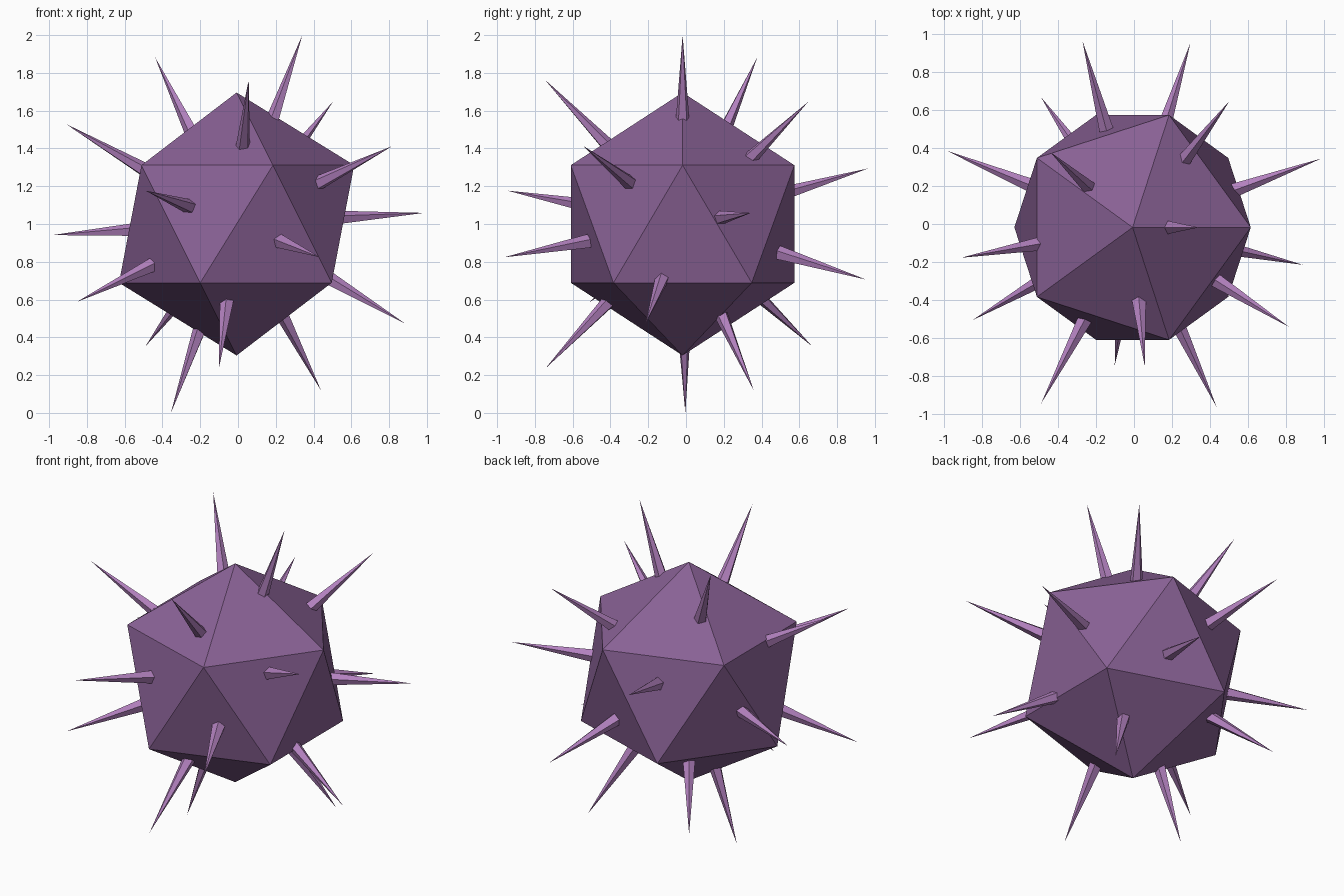
import bpy, math
from mathutils import Vector

if "Cube" in bpy.data.objects:
    bpy.data.objects.remove(bpy.data.objects["Cube"])

CENTRE = Vector((-0.0075, -0.018, 1.0))
CORE_R = 0.696
TIP_R, BASE_R = 1.0588, 0.54   # distances of spike tip and base from the centre
COUNT = 18

def colour(name, rgb):
    m = bpy.data.materials.new(name)
    m.diffuse_color = (*rgb, 1)
    m.use_nodes = True
    m.node_tree.nodes["Principled BSDF"].inputs["Base Color"].default_value = m.diffuse_color
    return m

core_mat = colour("core_purple", (0.25, 0.12, 0.30))
spike_mat = colour("spike_violet", (0.45, 0.22, 0.52))

# faceted core
bpy.ops.mesh.primitive_ico_sphere_add(subdivisions=1, radius=CORE_R, location=CENTRE)
core = bpy.context.object
core.name = "core"
core.data.materials.append(core_mat)

# spikes spread evenly along a golden-angle spiral
golden = math.pi * (3 - math.sqrt(5))
for i in range(COUNT):
    z = 1 - 2 * (i + 0.5) / COUNT
    r = math.sqrt(1 - z * z)
    d = Vector((r * math.cos(i * golden), r * math.sin(i * golden), z))
    bpy.ops.mesh.primitive_cone_add(
        vertices=5, radius1=0.041, radius2=0, depth=TIP_R - BASE_R,
        location=CENTRE + d * (TIP_R + BASE_R) / 2,
        rotation=d.to_track_quat('Z', 'Y').to_euler())
    spike = bpy.context.object
    spike.name = f"spike_{i + 1}"
    spike.data.materials.append(spike_mat)
